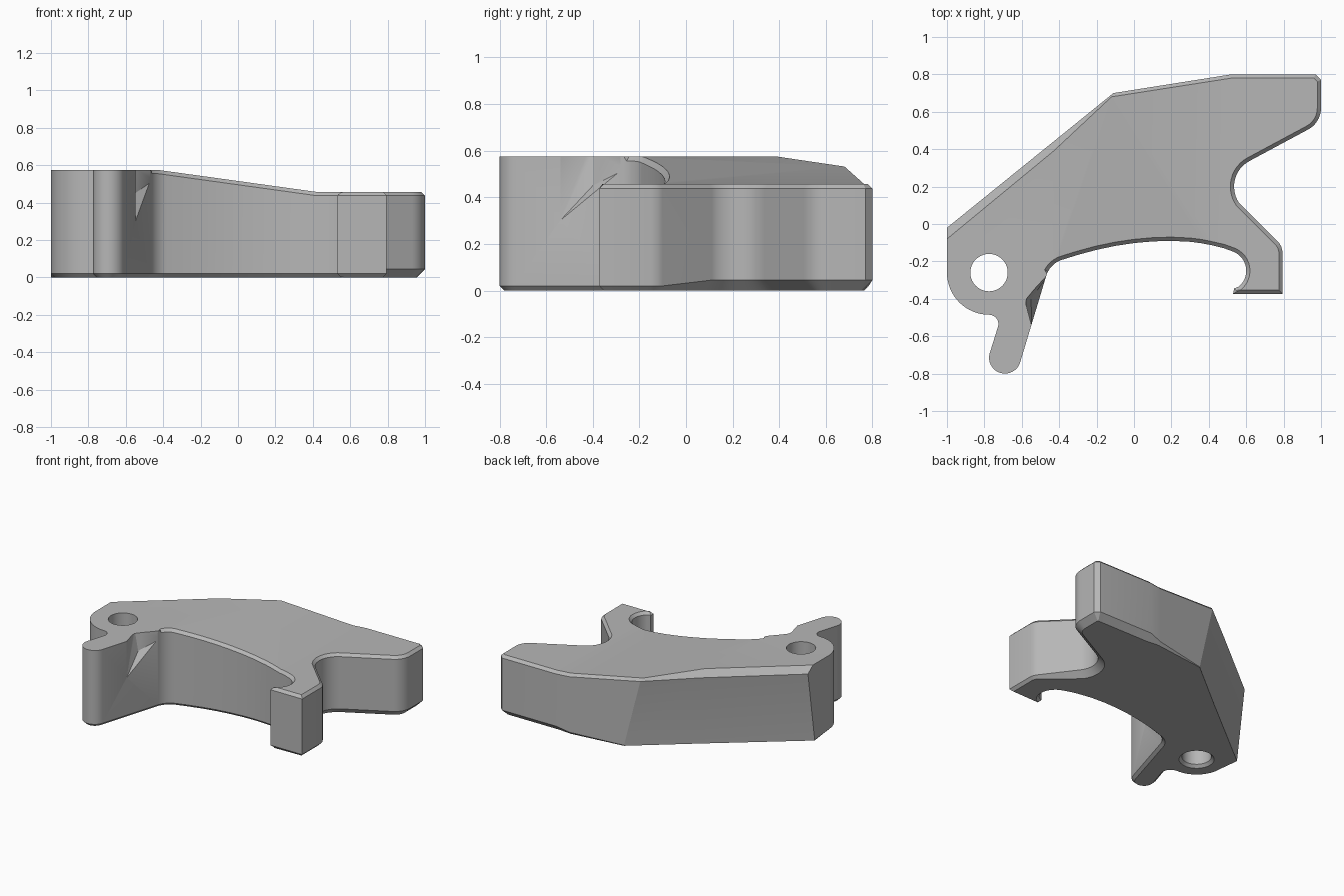
import bpy, bmesh, math
from mathutils import Vector

if "Cube" in bpy.data.objects:
    bpy.data.objects.remove(bpy.data.objects["Cube"])


def arc(cx, cy, r, a0, a1, n):
    """Points on a circle, angles in degrees."""
    return [(cx + r * math.cos(math.radians(a0 + (a1 - a0) * i / n)),
             cy + r * math.sin(math.radians(a0 + (a1 - a0) * i / n))) for i in range(n + 1)]


def top_z(x):
    """Height of the top: high flat, slope, low flat."""
    t = min(1, max(0, (x + 0.43) / 0.85))
    return 0.575 - 0.118 * t


# Outline, counter-clockwise
outline = [(-1, -0.02)]
outline += arc(-0.775, -0.26, 0.225, 180, 270, 16)         # pivot boss
outline += arc(-0.775, -0.535, 0.05, 80, -17, 8)           # tab fillet
outline += arc(-0.69, -0.715, 0.085, 163, 344, 16)         # tab end
outline += arc(-0.345, -0.315, 0.13, 164, 105, 10)         # inner corner
outline += [(x / 100, -0.09 - (x / 100 - 0.2) ** 2 * (0.3 if x < 20 else 0.5))
            for x in (-30, -20, -10, 0, 10, 20, 30, 36, 42, 48)]
outline += arc(0.49, -0.25, 0.11, 68, -50, 12)             # hook recess
outline += [(0.535, -0.345), (0.53, -0.373), (0.795, -0.373), (0.795, -0.15),
            (0.788, -0.122), (0.775, -0.10)]
outline += arc(0.69, 0.20, 0.155, 215, 117, 12)            # outer recess
outline += arc(0.87, 0.62, 0.13, -63, 0, 8)                # arm end
outline += [(1, 0.77), (0.97, 0.80), (0.52, 0.80), (0.42, 0.784), (-0.11, 0.70), (-0.43, 0.441)]


def inset(i, c):
    """Mitred inward offset of one outline point."""
    n = len(outline)
    a, p, b = (Vector(outline[k % n]) for k in (i - 1, i, i + 1))
    d0, d1 = (p - a).normalized(), (b - p).normalized()
    n0, n1 = Vector((-d0.y, d0.x)), Vector((-d1.y, d1.x))
    return p + (n0 + n1) * (c / max(0.35, 1 + n0.dot(n1)))


# Back left wall leans in towards the bottom and has a wide top chamfer
top_fix = {(-1, -0.02): (-1, -0.08), (-0.43, 0.441): (-0.43, 0.39), (-0.11, 0.70): (-0.12, 0.68)}
low_fix = {(-1, -0.02): (-1, -0.10), (-0.43, 0.441): (-0.388, 0.388), (-0.11, 0.70): (0.015, 0.715)}
wall_z = {(-1, -0.02): 0.53, (-0.43, 0.441): 0.525}

bm = bmesh.new()
rings = [[], [], [], []]
for i, p in enumerate(outline):
    x, y = p
    big = x > 0.5 and y > -0.09
    cb = 0.045 if big else 0.02
    ct = 0.02 if x > -0.465 else 0.0
    q = low_fix.get(p, p)
    flat = p in low_fix
    t = top_fix.get(p, inset(i, ct))
    bottom = q if flat else inset(i, cb)
    tx = t[0]
    for s in (-0.43, 0.42):                                 # keep the crease lines straight
        if abs(x - s) < 0.003:
            tx = s
    rings[0].append(bm.verts.new((bottom[0], bottom[1], 0)))
    rings[1].append(bm.verts.new((q[0], q[1], 0.004 if flat else cb)))
    rings[2].append(bm.verts.new((x, y, wall_z.get(p, top_z(x) - ct))))
    rings[3].append(bm.verts.new((tx, t[1], top_z(tx))))

n = len(outline)
for lo, hi in zip(rings, rings[1:]):
    for i in range(n):
        j = (i + 1) % n
        bm.faces.new((lo[i], lo[j], hi[j], hi[i]))
bm.faces.new(rings[0][::-1])

# Top face split along the two slope creases
top = bm.faces.new(rings[3])
for s in (-0.43, 0.42):
    def nearest(front):
        pool = [v for v in rings[3] if (v.co.y < 0.1) == front and (not front or v.co.y > -0.30)]
        return min(pool, key=lambda v: abs(v.co.x - s))
    a, b = nearest(True), nearest(False)
    face = next(f for f in bm.faces if a in f.verts and b in f.verts)
    bmesh.utils.face_split(face, a, b)
bmesh.ops.remove_doubles(bm, verts=bm.verts, dist=0.0005)
bmesh.ops.recalc_face_normals(bm, faces=bm.faces)


def make(name, mesh_bm):
    me = bpy.data.meshes.new(name)
    mesh_bm.to_mesh(me)
    mesh_bm.free()
    ob = bpy.data.objects.new(name, me)
    bpy.context.collection.objects.link(ob)
    return ob


body = make("lever_body", bm)
grey = bpy.data.materials.new("plain_grey")
grey.diffuse_color = (0.47, 0.47, 0.47, 1)
grey.use_nodes = True
grey.node_tree.nodes["Principled BSDF"].inputs["Base Color"].default_value = grey.diffuse_color
body.data.materials.append(grey)

# Pivot hole cutter with a small chamfer at the bottom
bm = bmesh.new()
levels = [(0.14, -0.02), (0.12, 0), (0.10, 0.02), (0.10, 0.7)]
loops = [[bm.verts.new((x, y, z)) for x, y in arc(-0.775, -0.26, r, 0, 360, 40)[:-1]] for r, z in levels]
for lo, hi in zip(loops, loops[1:]):
    for i in range(40):
        j = (i + 1) % 40
        bm.faces.new((lo[i], lo[j], hi[j], hi[i]))
bm.faces.new(loops[0][::-1])
bm.faces.new(loops[-1])
hole = make("hole_cutter", bm)

# Notch cutter beside the tab
bm = bmesh.new()
for co in [(-0.548, -0.54, 0.30), (-0.45, -0.26, 0.52), (-0.55, -0.40, 0.45), (-0.58, -0.42, 0.6),
           (-0.58, -0.40, 0.6), (-0.48, -0.29, 0.6), (-0.548, -0.54, 0.6), (-0.45, -0.57, 0.6),
           (-0.37, -0.30, 0.6)]:
    bm.verts.new(co)
hull = bmesh.ops.convex_hull(bm, input=bm.verts)
bmesh.ops.recalc_face_normals(bm, faces=bm.faces)
notch = make("notch_cutter", bm)

bpy.context.view_layer.objects.active = body
for cutter in (hole, notch):
    cutter.hide_render = True
    mod = body.modifiers.new("cut", "BOOLEAN")
    mod.operation, mod.solver, mod.object = "DIFFERENCE", "EXACT", cutter
    bpy.ops.object.modifier_apply(modifier=mod.name)
    bpy.data.objects.remove(cutter)

body.select_set(True)
bpy.ops.object.shade_smooth_by_angle(angle=math.radians(25))
